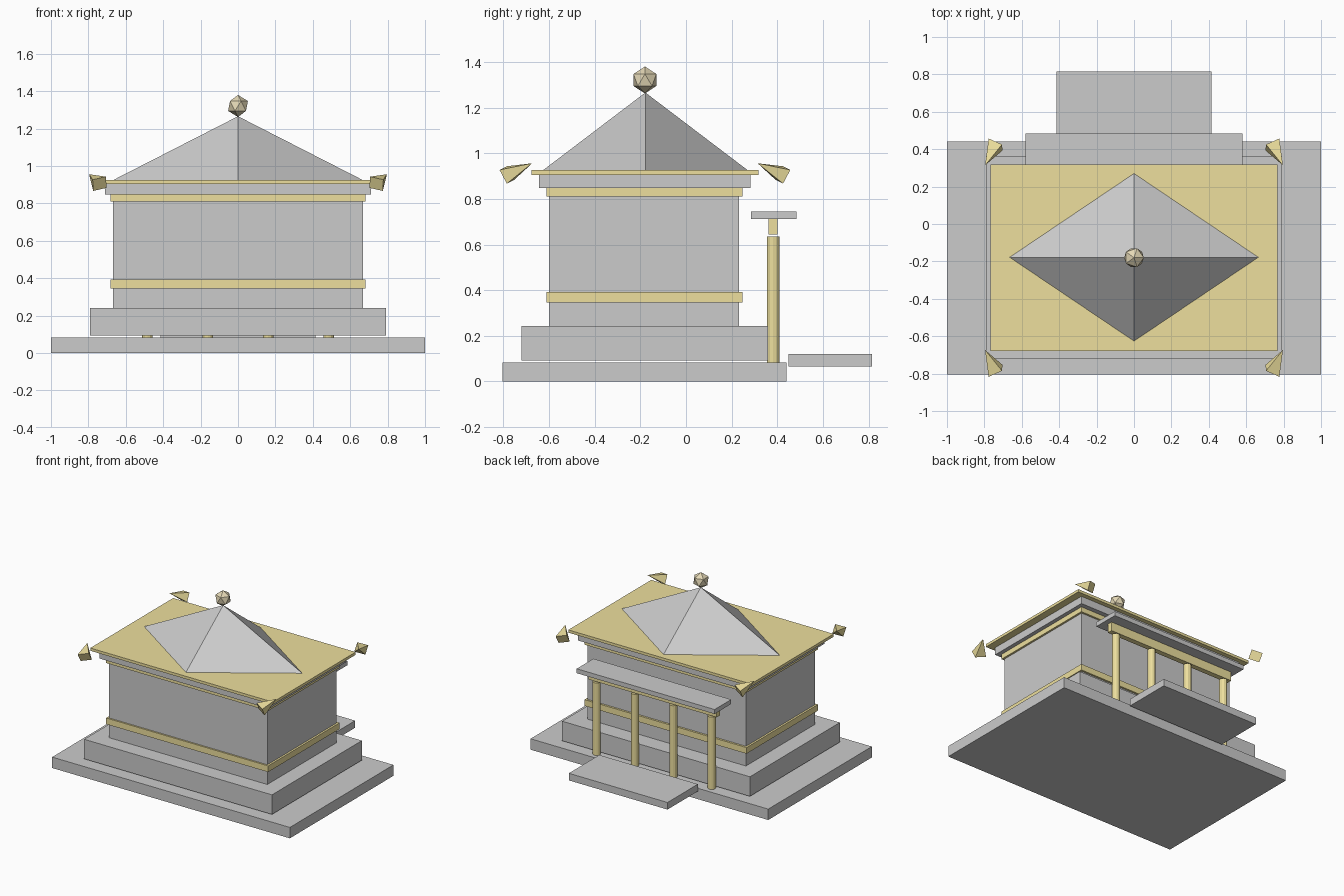
import bpy, bmesh
from mathutils import Vector

if "Cube" in bpy.data.objects:
    bpy.data.objects.remove(bpy.data.objects["Cube"])


def material(name, color):
    m = bpy.data.materials.new(name)
    m.diffuse_color = color
    m.use_nodes = True
    m.node_tree.nodes["Principled BSDF"].inputs["Base Color"].default_value = m.diffuse_color
    return m


GOLD = material("gold", (0.85, 0.74, 0.34, 1))
PALE_GOLD = material("pale_gold", (0.78, 0.69, 0.47, 1))
CY = -0.18  # y centre of the hall


def finish(ob, name, mat=None):
    ob.name = name
    if mat:
        ob.data.materials.append(mat)
    return ob


def box(name, hx, y0, y1, z0, z1, mat=None):
    bpy.ops.mesh.primitive_cube_add(size=1, location=(0, (y0 + y1) / 2, (z0 + z1) / 2))
    ob = bpy.context.object
    ob.scale = (2 * hx, y1 - y0, z1 - z0)
    bpy.ops.object.transform_apply(location=False, rotation=False, scale=True)
    return finish(ob, name, mat)


# Stepped platform
box("base_slab", 1.0, -0.805, 0.44, 0, 0.083)
box("upper_plinth", 0.79, -0.72, 0.36, 0.093, 0.242)
box("entrance_step", 0.415, 0.45, 0.815, 0.066, 0.12)

# Hall with gold bands, cornice and eaves
box("hall_walls", 0.667, -0.6, 0.232, 0.242, 0.85)
box("lower_band", 0.682, -0.612, 0.247, 0.345, 0.392, GOLD)
box("upper_band", 0.682, -0.612, 0.247, 0.81, 0.848, GOLD)
box("cornice", 0.712, -0.645, 0.283, 0.848, 0.905)
box("eaves_slab", 0.768, -0.678, 0.317, 0.905, 0.926, GOLD)

# Diamond-plan pyramid roof and faceted finial
bpy.ops.mesh.primitive_cone_add(vertices=4, radius1=1, radius2=0, depth=0.34,
                                location=(0, CY + 0.002, 1.096))
roof = finish(bpy.context.object, "pyramid_roof")
roof.scale = (0.665, 0.448, 1)
bpy.ops.mesh.primitive_ico_sphere_add(subdivisions=1, radius=0.059, location=(0, CY, 1.321))
finish(bpy.context.object, "roof_finial", PALE_GOLD)

# Porch columns, beam and canopy
for i in range(4):
    bpy.ops.mesh.primitive_cylinder_add(vertices=12, radius=0.028, depth=0.551,
                                        location=(-0.484 + i * 0.3227, 0.382, 0.3595))
    finish(bpy.context.object, f"porch_column_{i + 1}", GOLD)
box("porch_beam", 0.54, 0.362, 0.402, 0.643, 0.711, GOLD)
box("porch_canopy", 0.58, 0.285, 0.485, 0.711, 0.745)

# Corner ornaments: one square spike mirrored to all four eaves corners
tip = Vector((-0.796, -0.494, 0.956))
centre = Vector((-0.74, -0.605, 0.905))
u, v = Vector((0.034, 0, 0.038)), Vector((0.037, 0.032, -0.022))
bm = bmesh.new()
ring = [bm.verts.new(centre + d) for d in (u, v, -u, -v)]
top = bm.verts.new(tip)
bm.faces.new(ring)
for i in range(4):
    bm.faces.new((ring[i], ring[(i + 1) % 4], top))
bmesh.ops.recalc_face_normals(bm, faces=bm.faces)
mesh = bpy.data.meshes.new("corner_ornaments")
bm.to_mesh(mesh)
bm.free()
spikes = bpy.data.objects.new("corner_ornaments", mesh)
bpy.context.collection.objects.link(spikes)
spikes.location.y = CY
finish(spikes, "corner_ornaments", GOLD)
mirror = spikes.modifiers.new("mirror_corners", "MIRROR")
mirror.use_axis = (True, True, False)
